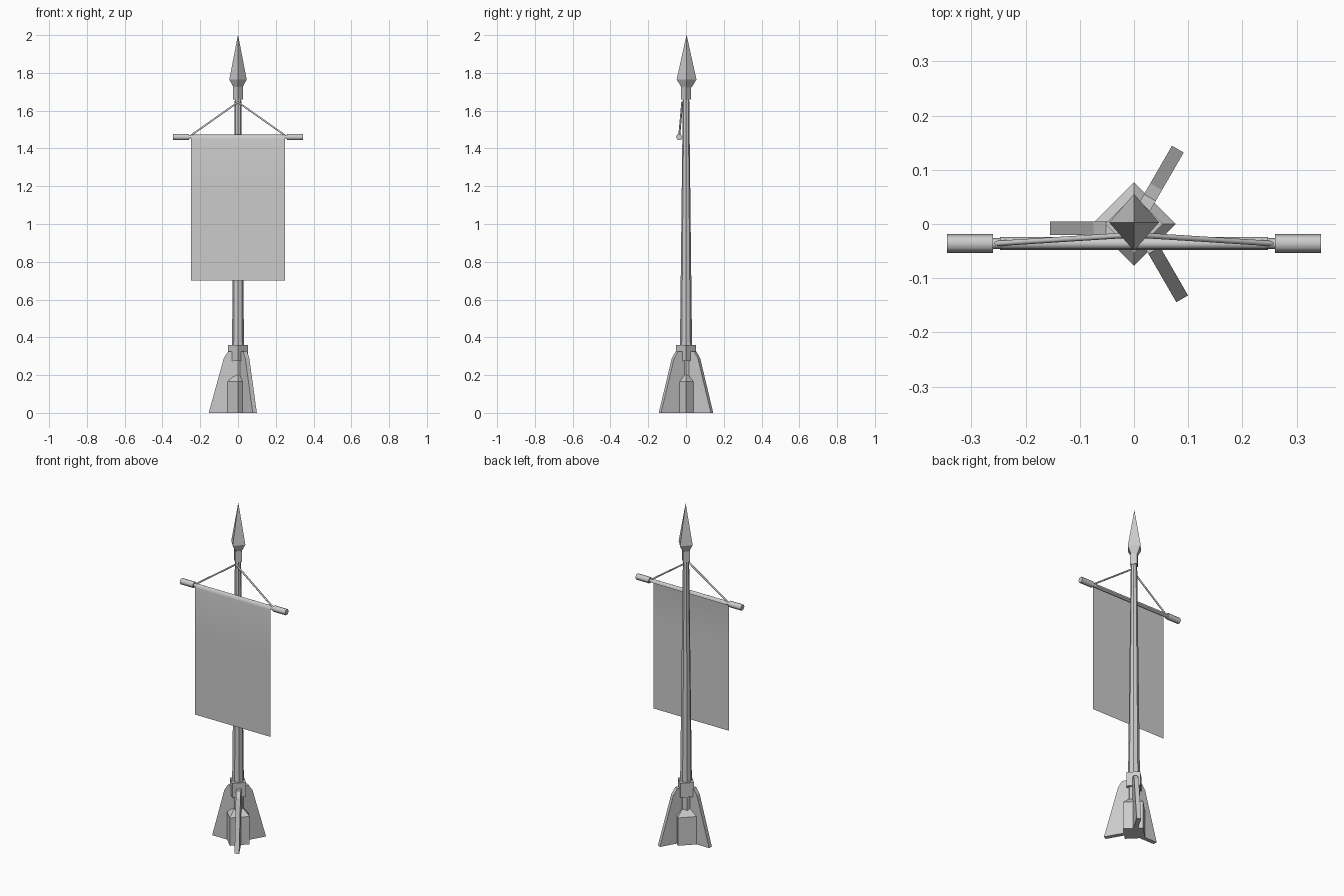
import bpy
import bmesh
from math import cos, sin, pi, radians
from mathutils import Vector, Matrix

cube = bpy.data.objects.get("Cube")
if cube:
    bpy.data.objects.remove(cube, do_unlink=True)

grey = bpy.data.materials.new("plain_grey")
grey.use_nodes = True
colour = (0.6, 0.6, 0.6, 1)
grey.diffuse_color = colour
grey.node_tree.nodes["Principled BSDF"].inputs["Base Color"].default_value = colour


def finish(name, bm, smooth_angle=None):
    """Turn a bmesh into a named object with the grey material."""
    bmesh.ops.recalc_face_normals(bm, faces=bm.faces)
    mesh = bpy.data.meshes.new(name)
    bm.to_mesh(mesh)
    bm.free()
    mesh.materials.append(grey)
    if smooth_angle:
        mesh.shade_smooth()
        mesh.set_sharp_from_angle(angle=radians(smooth_angle))
    obj = bpy.data.objects.new(name, mesh)
    bpy.context.collection.objects.link(obj)
    return obj


def turned(name, profile, sides, matrix=Matrix(), smooth_angle=None):
    """Stack of (radius, height) rings, capped at both ends."""
    bm = bmesh.new()
    rings = []
    for r, z in profile:
        angles = [2 * pi * i / sides for i in range(sides)]
        rings.append([bm.verts.new((r * cos(a), r * sin(a), z)) for a in angles])
    for low, high in zip(rings, rings[1:]):
        for i in range(sides):
            j = (i + 1) % sides
            bm.faces.new((low[i], low[j], high[j], high[i]))
    bm.faces.new(rings[0])
    bm.faces.new(rings[-1])
    bm.transform(matrix)
    return finish(name, bm, smooth_angle)


# Pole, its base block and the two collars
turned("pole", [(0.032, 0.19), (0.032, 0.36), (0.017, 1.67)], 8)
turned("base_block", [(0.077, 0), (0.077, 0.165), (0.036, 0.2)], 4)
turned("lower_collar", [(0.053, 0.275), (0.053, 0.36)], 4)
turned("upper_collar", [(0.027, 1.66), (0.027, 1.725)], 4)

# Spear head, slightly deeper than wide
turned("spear_head", [(0.023, 1.722), (0.046, 1.765), (0.0005, 2.0)], 4,
       Matrix.Translation((0, 0.003, 0)) @ Matrix.Diagonal((1, 1.14, 1, 1)))

# Three supporting fins: direction, sideways shift, reach
THICK = 0.025
for name, angle, shift, reach in (("right_fin", 180, 0.008, 0.155),
                                  ("back_fin", 60, -0.001, 0.16),
                                  ("front_fin", -60, 0.008, 0.164)):
    # the sideways axis of the front fin matches the turned frame
    bm = bmesh.new()
    outline = [(0, 0), (reach, 0), (reach - 0.08, 0.29), (reach - 0.103, 0.325), (0, 0.325)]
    face = bm.faces.new([bm.verts.new((x, shift - THICK / 2, z)) for x, z in outline])
    side = bmesh.ops.extrude_face_region(bm, geom=[face])["geom"]
    moved = [v for v in side if isinstance(v, bmesh.types.BMVert)]
    bmesh.ops.translate(bm, verts=moved, vec=(0, THICK, 0))
    bm.transform(Matrix.Rotation(radians(angle), 4, "Z"))
    finish(name, bm)

# Crossbar with thicker hexagonal ends
BAR_Y, BAR_Z = -0.036, 1.46
along_x = Matrix.Translation((0, BAR_Y, BAR_Z)) @ Matrix.Rotation(pi / 2, 4, "Y") \
    @ Matrix.Rotation(pi / 2, 4, "Z")
turned("crossbar", [(0.01, -0.27), (0.01, 0.27)], 6, along_x, 65)
for name, s in (("left_bar_end", 1), ("right_bar_end", -1)):
    turned(name, [(0.0175, s * 0.26), (0.0175, s * 0.345)], 6, along_x, 65)

# Cloth draped over the crossbar
bm = bmesh.new()
drape = [(-0.024, 1.455), (-0.027, 1.468), (-0.036, 1.473), (-0.045, 1.468),
         (-0.048, 1.45), (-0.048, 1.2), (-0.048, 0.7)]
rows = [[bm.verts.new((x, y, z)) for x in (-0.2475, 0.2475)] for y, z in drape]
for a, b in zip(rows, rows[1:]):
    bm.faces.new((a[0], b[0], b[1], a[1]))
finish("banner_cloth", bm, 80)

# Cords from the crossbar up to the pole
for name, s in (("left_cord", 1), ("right_cord", -1)):
    start = Vector((s * 0.255, BAR_Y, 1.465))
    end = Vector((0, -0.02, 1.645))
    span = end - start
    frame = Matrix.Translation(start) @ span.to_track_quat("Z", "Y").to_matrix().to_4x4()
    turned(name, [(0.005, 0), (0.005, span.length)], 6, frame, 65)
